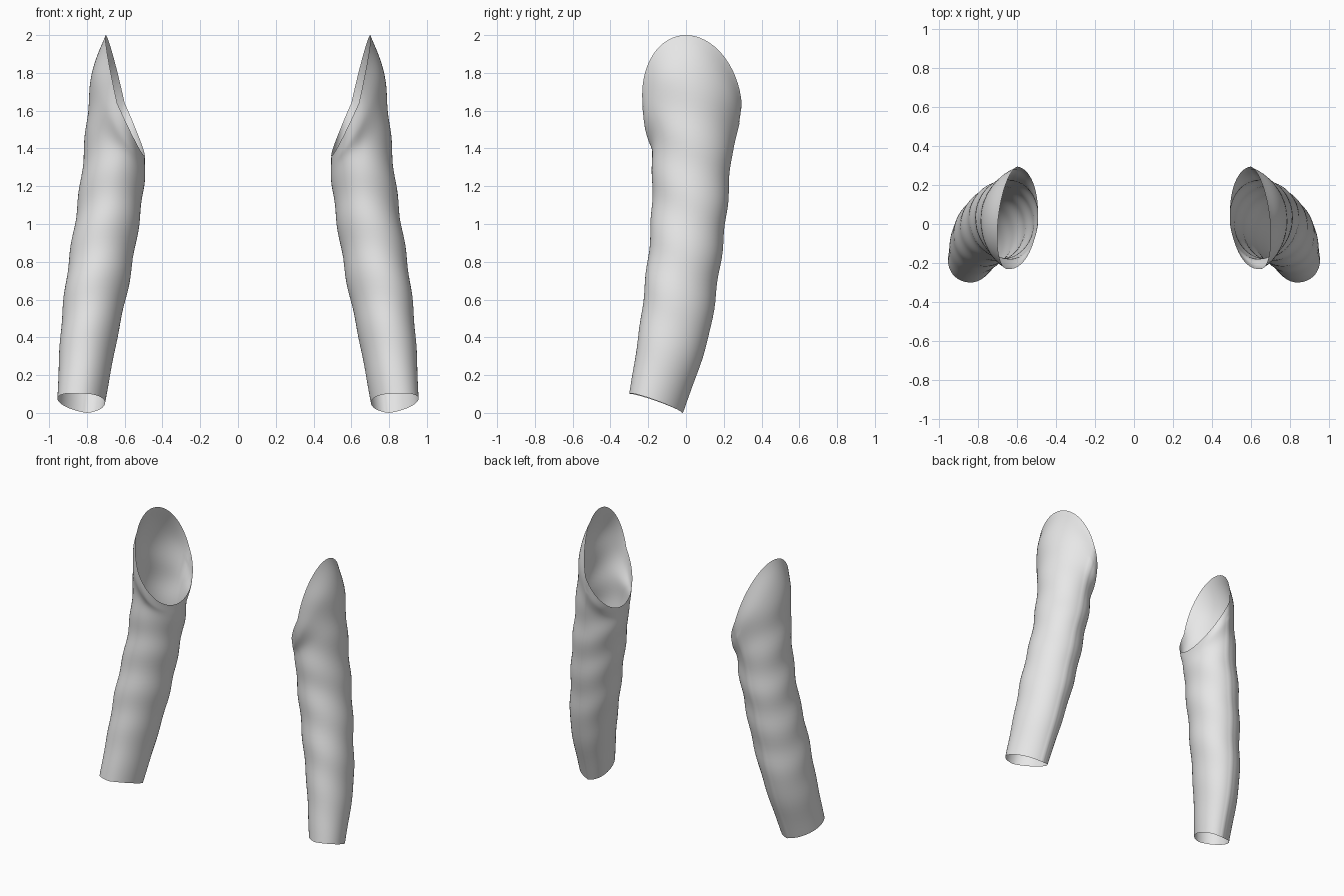
import bpy, bmesh, math
from mathutils import Vector

cube = bpy.data.objects.get("Cube")
if cube:
    bpy.data.objects.remove(cube)

fabric = bpy.data.materials.new("light_grey_fabric")
fabric.use_nodes = True
fabric.diffuse_color = (0.8, 0.8, 0.8, 1)
fabric.node_tree.nodes["Principled BSDF"].inputs["Base Color"].default_value = (0.8, 0.8, 0.8, 1)

# Sleeve sections from cuff to shoulder rim: outer, inner, front and back points
SECTIONS = [
    [(.955, -.17, .07), (.705, -.15, .06), (.83, -.30, .10), (.80, -.02, 0)],
    [(.94, -.07, .40), (.64, -.07, .40), (.80, -.25, .42), (.77, .11, .38)],
    [(.91, -.03, .70), (.575, -.02, .70), (.755, -.215, .70), (.73, .165, .70)],
    [(.865, .01, 1.0), (.525, .01, 1.0), (.70, -.185, 1.0), (.69, .205, 1.0)],
    [(.83, .03, 1.25), (.50, .02, 1.18), (.665, -.18, 1.22), (.65, .225, 1.22)],
    [(.80, .03, 1.55), (.495, .02, 1.28), (.65, -.18, 1.40), (.63, .245, 1.40)],
    [(.768, .02, 1.82), (.494, .02, 1.33), (.645, -.215, 1.52), (.61, .28, 1.53)],
    [(.70, 0, 2.0), (.495, .02, 1.36), (.64, -.23, 1.64), (.60, .295, 1.64)],
]
COLUMNS, STEPS = 64, 8


def section_point(section, angle):
    """Point on a section made of four quarter ellipses."""
    outer, inner, front, back = map(Vector, section)
    centre = (front + back) / 2
    c, s = math.cos(angle), math.sin(angle)
    side = outer if c > 0 else inner
    return centre + (back - front) / 2 * s + (side - centre) * abs(c)


def smooth_between(a, b, c, d, t):
    """Catmull-Rom interpolation from b to c."""
    return (b * 2 + (c - a) * t + (a * 2 - b * 5 + c * 4 - d) * t ** 2
            + (b * 3 - a - c * 3 + d) * t ** 3) / 2


def column_points(angle):
    keys = [section_point(s, angle) for s in SECTIONS]
    keys = [keys[0] * 2 - keys[1]] + keys + [keys[-1] * 2 - keys[-2]]
    points = []
    for i in range(len(SECTIONS) - 1):
        points += [smooth_between(*keys[i:i + 4], k / STEPS) for k in range(STEPS)]
    points.append(keys[-2])
    # Soft diagonal cloth folds, fading out at cuff and rim
    radial = Vector((math.cos(angle), math.sin(angle), 0))
    last = len(points) - 1
    for i, p in enumerate(points):
        fade = math.sin(math.pi * i / last)
        fold = math.sin(p.z * 22 + 2 * math.sin(angle) + math.cos(angle))
        p += radial * 0.004 * fade * fold
    # Narrow raised seam down the back
    if abs(angle - math.pi / 2) < 0.01:
        for p in points[:-STEPS]:
            p.y += 0.004
    return points


def make_sleeve(name, side):
    bm = bmesh.new()
    grid = []
    for j in range(COLUMNS):
        pts = column_points(2 * math.pi * j / COLUMNS)
        grid.append([bm.verts.new((p.x * side, p.y, max(p.z, 0))) for p in pts])
    for j in range(COLUMNS):
        a, b = grid[j], grid[(j + 1) % COLUMNS]
        for i in range(len(a) - 1):
            quad = [a[i], b[i], b[i + 1], a[i + 1]]
            bm.faces.new(quad if side > 0 else quad[::-1])
    for f in bm.faces:
        f.smooth = True
    mesh = bpy.data.meshes.new(name)
    bm.to_mesh(mesh)
    bm.free()
    mesh.materials.append(fabric)
    bpy.context.collection.objects.link(bpy.data.objects.new(name, mesh))


make_sleeve("left_sleeve", 1)
make_sleeve("right_sleeve", -1)
